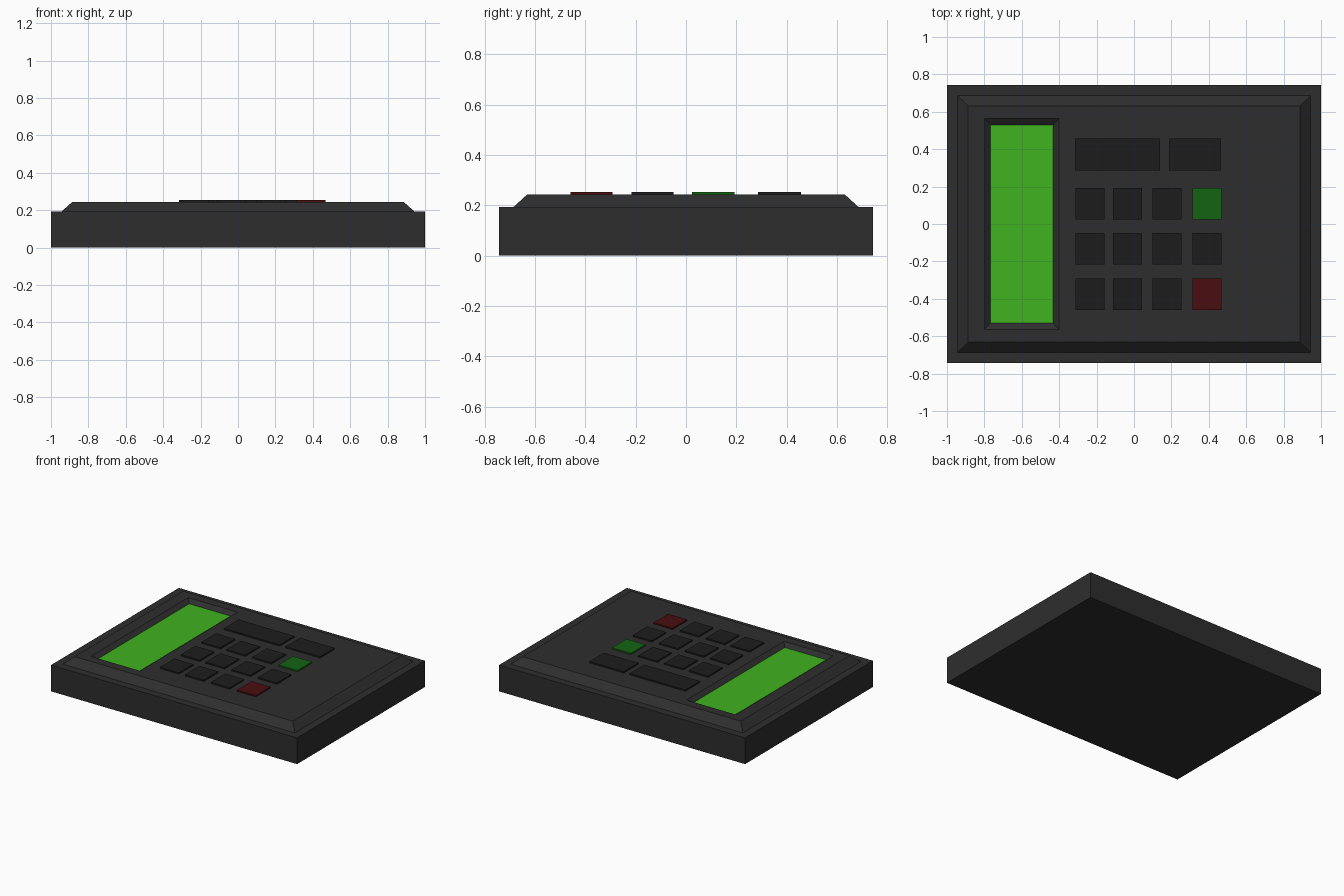
import bpy, bmesh

if "Cube" in bpy.data.objects:
    bpy.data.objects.remove(bpy.data.objects["Cube"])


def material(name, rgb):
    m = bpy.data.materials.new(name)
    m.diffuse_color = (*rgb, 1)
    m.use_nodes = True
    m.node_tree.nodes["Principled BSDF"].inputs["Base Color"].default_value = m.diffuse_color
    return m


BODY = material("body_dark", (0.027, 0.027, 0.027))
KEY = material("key_black", (0.012, 0.012, 0.012))
GREEN = material("key_green", (0.007, 0.127, 0.007))
RED = material("key_red", (0.068, 0.004, 0.005))
LCD = material("screen_green", (0.051, 0.45, 0.013))


def stepped_block(name, levels, mat):
    """Closed solid through stacked rectangles (x0, x1, y0, y1, z)."""
    bm = bmesh.new()
    rings = [[bm.verts.new((x, y, z)) for x, y in
              ((x0, y0), (x1, y0), (x1, y1), (x0, y1))]
             for x0, x1, y0, y1, z in levels]
    bm.faces.new(rings[0][::-1])
    bm.faces.new(rings[-1])
    for a, b in zip(rings, rings[1:]):
        for i in range(4):
            j = (i + 1) % 4
            bm.faces.new((a[i], a[j], b[j], b[i]))
    bmesh.ops.recalc_face_normals(bm, faces=bm.faces)
    me = bpy.data.meshes.new(name)
    bm.to_mesh(me)
    bm.free()
    me.materials.append(mat)
    ob = bpy.data.objects.new(name, me)
    bpy.context.collection.objects.link(ob)
    return ob


# Housing: box, flat rim, then a chamfered raised panel
housing = stepped_block("housing", [
    (-1, 1, -0.742, 0.742, 0),
    (-1, 1, -0.742, 0.742, 0.193),
    (-0.943, 0.943, -0.686, 0.686, 0.193),
    (-0.887, 0.887, -0.631, 0.631, 0.243)], BODY)

# Sloped screen recess
cutter = stepped_block("screen_recess_cutter", [
    (-0.768, -0.432, -0.53, 0.53, 0.217),
    (-0.80, -0.40, -0.565, 0.565, 0.243),
    (-0.80, -0.40, -0.565, 0.565, 0.30)], BODY)
cut = housing.modifiers.new("screen_recess", 'BOOLEAN')
cut.operation = 'DIFFERENCE'
cut.solver = 'EXACT'
cut.object = cutter
bpy.context.view_layer.objects.active = housing
bpy.ops.object.modifier_apply(modifier=cut.name)
bpy.data.objects.remove(cutter)

# Screen
stepped_block("screen", [
    (-0.768, -0.432, -0.53, 0.53, 0.21),
    (-0.768, -0.432, -0.53, 0.53, 0.219)], LCD)


def key(name, x0, x1, y0, y1, mat=KEY):
    stepped_block(name, [(x0, x1, y0, y1, 0.235),
                         (x0, x1, y0, y1, 0.253)], mat)


# Wide keys
key("wide_key_left", -0.315, 0.138, 0.287, 0.457)
key("wide_key_right", 0.186, 0.466, 0.287, 0.457)

# Key grid, with green and red keys in the last column
columns = (-0.236, -0.034, 0.177, 0.39)
rows = (0.108, -0.133, -0.375)
for r, y in enumerate(rows):
    for c, x in enumerate(columns):
        mat = {(0, 3): GREEN, (2, 3): RED}.get((r, c), KEY)
        key(f"key_row{r + 1}_col{c + 1}", x - 0.077, x + 0.077,
            y - 0.084, y + 0.084, mat)
